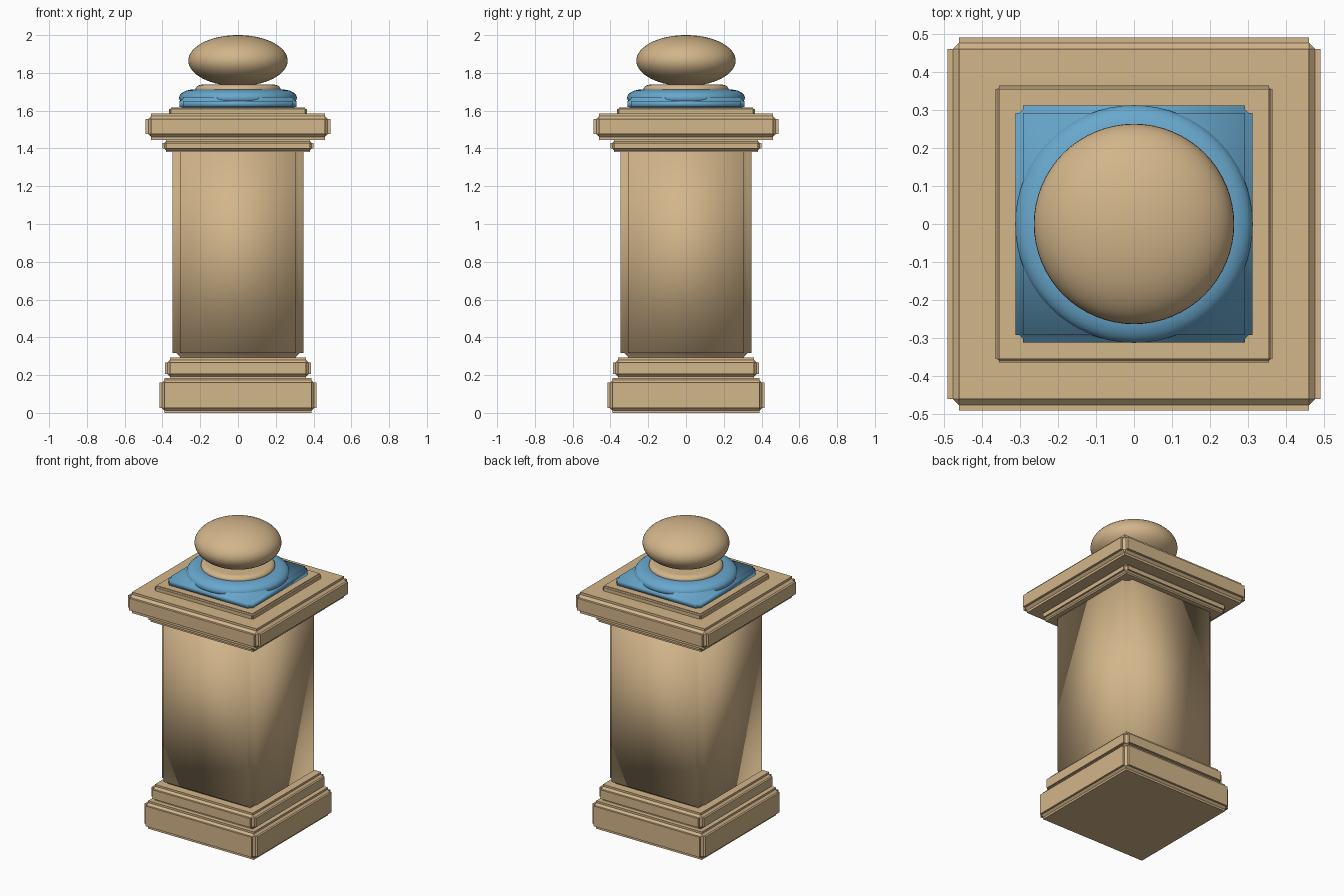
import bpy, bmesh, math
from mathutils import Matrix

cube = bpy.data.objects.get("Cube")
if cube:
    bpy.data.objects.remove(cube, do_unlink=True)


def make_material(name, rgb):
    mat = bpy.data.materials.new(name)
    mat.use_nodes = True
    color = (*rgb, 1.0)
    mat.diffuse_color = color
    mat.node_tree.nodes["Principled BSDF"].inputs["Base Color"].default_value = color
    return mat


STONE = make_material("warm sandstone", (0.65, 0.465, 0.255))
BLUE = make_material("sky blue", (0.14, 0.39, 0.61))


def finish(name, bm, mat, smooth):
    bmesh.ops.recalc_face_normals(bm, faces=bm.faces)
    for f in bm.faces:
        f.smooth = smooth
    mesh = bpy.data.meshes.new(name)
    bm.to_mesh(mesh)
    bm.free()
    mesh.materials.append(mat)
    obj = bpy.data.objects.new(name, mesh)
    bpy.context.collection.objects.link(obj)
    return obj


def slab(name, half, z0, z1, step, mat=STONE, smooth=False):
    """Chamfered square block whose six faces are raised by one step."""
    bm = bmesh.new()
    core = 2 * (half - step)
    size = Matrix.Diagonal((core, core, z1 - z0 - 2 * step, 1))
    place = Matrix.Translation((0, 0, (z0 + z1) / 2))
    bmesh.ops.create_cube(bm, size=1, matrix=place @ size)
    bmesh.ops.bevel(bm, geom=bm.edges[:], offset=step, segments=1,
                    profile=0.5, affect='EDGES')
    bm.normal_update()
    panels = [f for f in bm.faces if max(abs(c) for c in f.normal) > 0.99]
    normals = [f.normal.copy() for f in panels]
    for face, normal in zip(panels, normals):
        new = bmesh.ops.extrude_discrete_faces(bm, faces=[face])["faces"][0]
        bmesh.ops.translate(bm, verts=new.verts[:], vec=normal * step)
    return finish(name, bm, mat, smooth)


def lathe(name, profile, mat, steps=64):
    """Spin a radius/height profile about the z axis."""
    bm = bmesh.new()
    verts = [bm.verts.new((r, 0, z)) for r, z in profile]
    edges = [bm.edges.new(pair) for pair in zip(verts, verts[1:])]
    bmesh.ops.spin(bm, geom=verts + edges, axis=(0, 0, 1), cent=(0, 0, 0),
                   angle=2 * math.pi, steps=steps)
    bmesh.ops.remove_doubles(bm, verts=bm.verts, dist=0.0001)
    return finish(name, bm, mat, True)


def arc(radius, rx, z, rz, start, end, count):
    angles = [math.radians(start + (end - start) * i / count) for i in range(count + 1)]
    return [(radius + rx * math.cos(a), z + rz * math.sin(a)) for a in angles]


# Stepped base and shaft
slab("base_plinth", 0.416, 0.0, 0.186, 0.013)
slab("base_step", 0.387, 0.18, 0.292, 0.013)
slab("shaft", 0.347, 0.278, 1.42, 0.02, smooth=True)

# Stepped capital
slab("capital_necking", 0.4, 1.38, 1.448, 0.01)
slab("capital_slab", 0.49, 1.446, 1.586, 0.015)
slab("capital_top_step", 0.364, 1.575, 1.618, 0.005)

# Blue cushion under the finial
slab("cushion_plate", 0.311, 1.60, 1.672, 0.01, BLUE, smooth=True)
lathe("cushion_ring", arc(0.235, 0.077, 1.668, 0.044, -90, 270, 24), BLUE)

# Finial
lathe("finial_collar", [(0, 1.67)] + arc(0.19, 0.035, 1.713, 0.025, -90, 90, 10)
      + [(0, 1.738)], STONE)
lathe("finial_ball", arc(0, 0.263, 1.865, 0.135, -90, 90, 32), STONE)
